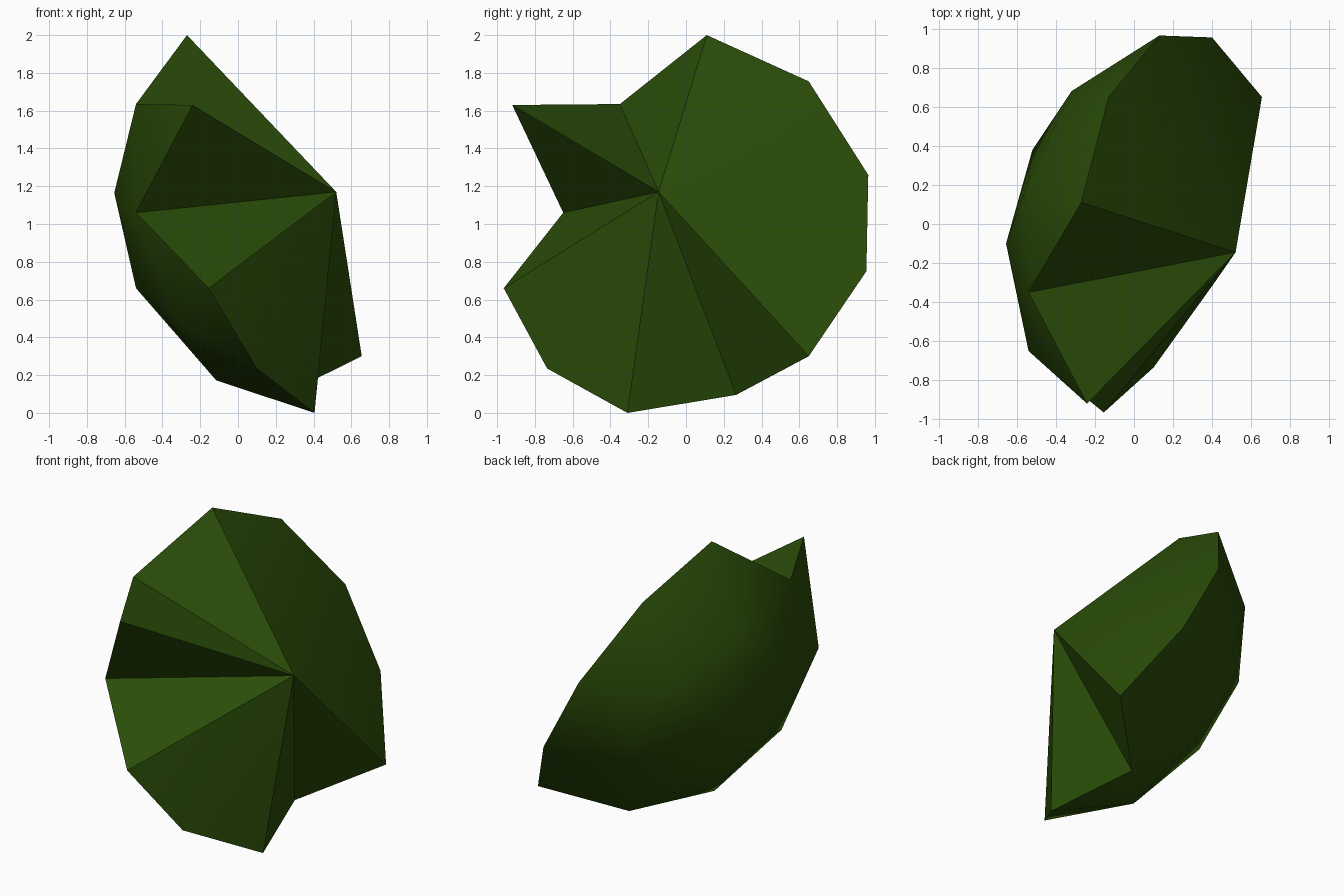
import bpy
import bmesh

cube = bpy.data.objects.get("Cube")
if cube:
    bpy.data.objects.remove(cube, do_unlink=True)

# One flat leaf colour
leaf = bpy.data.materials.new("dark leaf green")
leaf.use_nodes = True
colour = (0.023, 0.073, 0.0025, 1.0)
leaf.diffuse_color = colour
bsdf = leaf.node_tree.nodes["Principled BSDF"]
bsdf.inputs["Base Color"].default_value = colour
bsdf.inputs["Roughness"].default_value = 0.9

# Inner apex where all the cut sides meet
apex = (0.52, -0.145, 1.17)

# Rim of the cut, in order around the apex
rim = [
    (-0.27, 0.11, 2.00), (-0.13, 0.65, 1.755), (0.13, 0.965, 1.26),
    (0.40, 0.955, 0.75), (0.655, 0.65, 0.30), (0.24, 0.265, 0.095),
    (0.405, -0.31, 0.00), (0.10, -0.735, 0.235), (-0.155, -0.965, 0.66),
    (-0.54, -0.65, 1.06), (-0.24, -0.92, 1.63), (-0.54, -0.35, 1.635),
]

# Points of the rounded outer shell
shell = {
    "pole": (-0.655, -0.10, 1.165), "low": (-0.54, -0.02, 0.66),
    "base": (-0.115, -0.14, 0.172), "mid": (-0.52, 0.38, 0.95),
    "back": (-0.32, 0.68, 1.28), "front": (-0.31, -0.58, 0.47),
    "outer": (-0.14, 0.775, 0.835), "under": (-0.12, 0.45, 0.385),
    "top": (-0.54, 0.22, 1.52),
}

# Shell triangles: numbers are rim points, words are shell points
shell_faces = [
    ("pole", 9, 11), ("pole", 11, "top"), ("pole", "top", "mid"),
    ("pole", "mid", "low"), ("pole", "low", 9), (9, 10, 11),
    (11, 0, "top"), ("top", 0, 1), ("top", 1, "back"),
    ("top", "back", "mid"), ("back", 1, 2), ("mid", "back", "outer"),
    ("back", 2, "outer"), (2, 3, "outer"), (3, "under", "outer"),
    (3, 4, "under"), (4, 5, "under"), (5, "base", "under"),
    ("low", "under", "base"), ("mid", "under", "low"),
    ("mid", "outer", "under"), (5, 6, "base"), (6, 7, "base"),
    (7, "front", "base"), ("low", "base", "front"), ("low", "front", 9),
    (9, "front", 8), (8, "front", 7),
]

# Rim points where one cut side ends and the next begins
corners = {0, 4, 5, 6, 8, 9, 10, 11}

bm = bmesh.new()
centre = bm.verts.new(apex)
points = {i: bm.verts.new(p) for i, p in enumerate(rim)}
points.update({name: bm.verts.new(p) for name, p in shell.items()})

# Rounded shell
for keys in shell_faces:
    bm.faces.new([points[k] for k in keys])

# Cut sides: a fan from the apex to the rim
for i in range(len(rim)):
    bm.faces.new([centre, points[i], points[(i + 1) % len(rim)]])

# Smooth shading, kept sharp along the rim and between cut sides
for face in bm.faces:
    face.smooth = True
for i in range(len(rim)):
    bm.edges.get([points[i], points[(i + 1) % len(rim)]]).smooth = False
    if i in corners:
        bm.edges.get([centre, points[i]]).smooth = False

bmesh.ops.recalc_face_normals(bm, faces=bm.faces[:])
mesh = bpy.data.meshes.new("leaf_clump")
bm.to_mesh(mesh)
bm.free()
mesh.materials.append(leaf)
clump = bpy.data.objects.new("leaf_clump", mesh)
bpy.context.collection.objects.link(clump)
